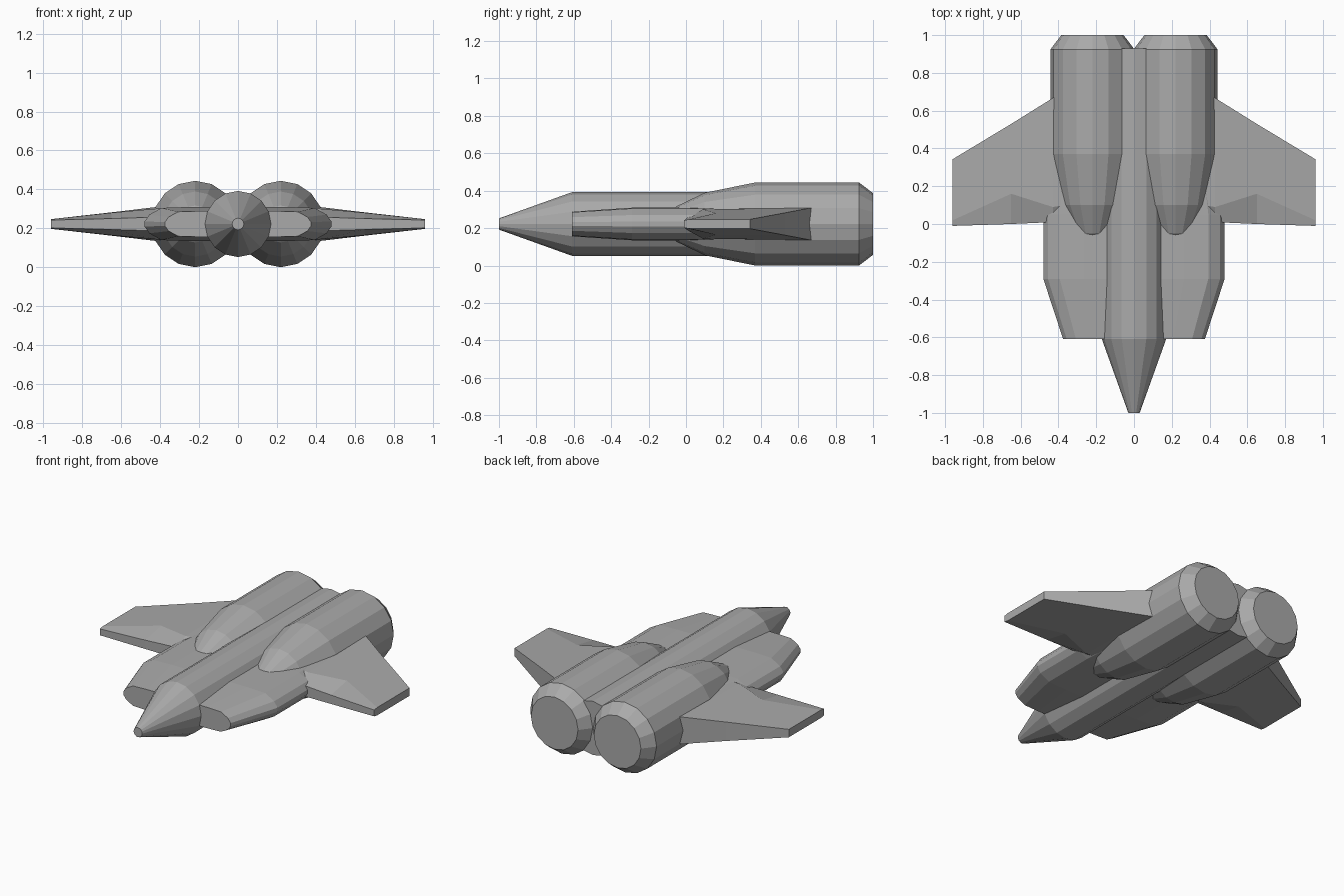
import bpy
import bmesh
from math import sin, cos, pi

cube = bpy.data.objects.get("Cube")
if cube:
    bpy.data.objects.remove(cube, do_unlink=True)

MID = 0.222  # height of the centre plane

grey = bpy.data.materials.new("hull grey")
grey.use_nodes = True
COLOUR = (0.4, 0.4, 0.4, 1)
grey.diffuse_color = COLOUR
grey.node_tree.nodes["Principled BSDF"].inputs["Base Color"].default_value = COLOUR


def loft(name, rings, mirror=False):
    """Skin a list of equal rings of points and cap both ends."""
    bm = bmesh.new()
    loops = [[bm.verts.new(p) for p in ring] for ring in rings]
    n = len(loops[0])
    for a, b in zip(loops, loops[1:]):
        for i in range(n):
            j = (i + 1) % n
            bm.faces.new((a[i], a[j], b[j], b[i]))
    bm.faces.new(loops[0])
    bm.faces.new(loops[-1])
    bmesh.ops.recalc_face_normals(bm, faces=bm.faces)
    mesh = bpy.data.meshes.new(name)
    bm.to_mesh(mesh)
    bm.free()
    mesh.materials.append(grey)
    obj = bpy.data.objects.new(name, mesh)
    bpy.context.collection.objects.link(obj)
    if mirror:
        obj.modifiers.new("Mirror", "MIRROR").use_mirror_merge = False
    return obj


def tube(name, x, profile, sides=16, mirror=False):
    """Body along y from (y, radius) pairs."""
    rings = [[(x + r * sin(2 * pi * i / sides), y, MID + r * cos(2 * pi * i / sides))
              for i in range(sides)] for y, r in profile]
    return loft(name, rings, mirror)


# Central body with a pointed nose
tube("fuselage", 0, [(-1, 0.03), (-0.61, 0.17), (0.93, 0.17)])

# Twin engines: tapered front, straight barrel, bevelled tail
tube("engines", 0.22, [(-0.12, 0.02), (-0.05, 0.095), (0.1, 0.167), (0.37, 0.222),
                       (0.925, 0.222), (1, 0.165)], mirror=True)


# Flattened intake body running across the fuselage
def intake_ring(y, w, h):
    quarter = [(w - 0.18 * w, h * 0.95), (w * 0.95, h * 0.55), (w, h * 0.15)]
    half = [(0.55 * w, h)] + quarter
    half += [(x, -z) for x, z in reversed(half)]
    full = half + [(-x, z) for x, z in reversed(half)]
    return [(x, y, MID + z) for x, z in full]


loft("intakes", [intake_ring(-0.61, 0.375, 0.066), intake_ring(-0.29, 0.48, 0.087),
                 intake_ring(0.05, 0.48, 0.087), intake_ring(0.5, 0.42, 0.08)])


# Swept wings with a bevelled leading edge and a blunt trailing edge
def wing_ring(x, chord):
    upper = [(x, y, MID + t) for y, t in chord]
    return upper + [(x, y, MID - t) for y, t in reversed(chord)]


loft("wings", [wing_ring(0.25, [(0.02, 0.04), (0.12, 0.085), (0.77, 0.092)]),
               wing_ring(0.43, [(0.01, 0.035), (0.09, 0.078), (0.667, 0.086)]),
               wing_ring(0.65, [(0.0, 0.028), (0.16, 0.058), (0.53, 0.06)]),
               wing_ring(0.96, [(-0.01, 0.02), (0.02, 0.025), (0.343, 0.025)])],
     mirror=True)
